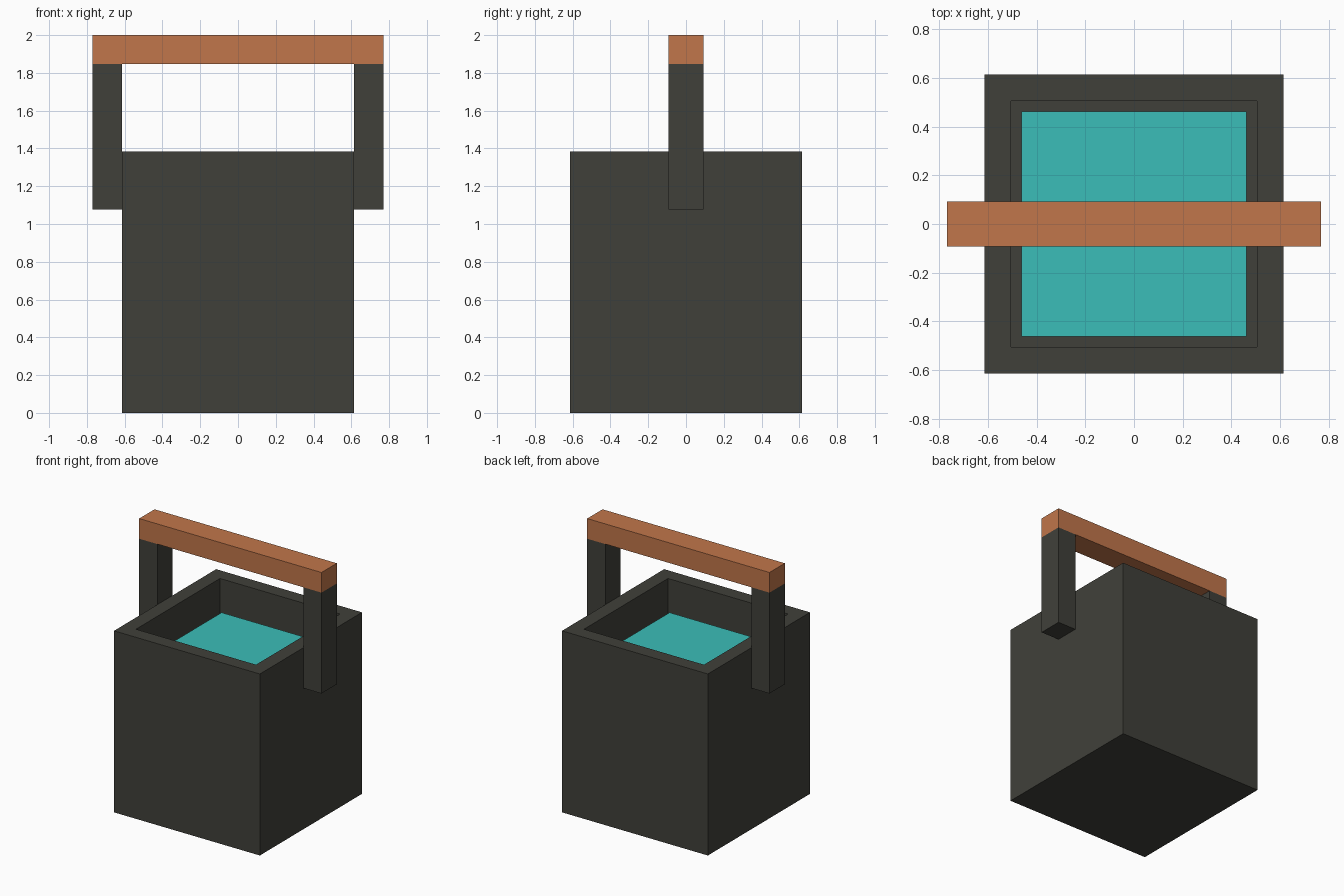
import bpy
import bmesh

cube = bpy.data.objects.get("Cube")
if cube:
    bpy.data.objects.remove(cube, do_unlink=True)

U = 2 / 13  # wall thickness, the module for every size


def material(name, rgb):
    mat = bpy.data.materials.new(name)
    color = (*rgb, 1)
    mat.use_nodes = True
    mat.diffuse_color = color
    mat.node_tree.nodes["Principled BSDF"].inputs["Base Color"].default_value = color
    return mat


def finish(bm, name, mat):
    mesh = bpy.data.meshes.new(name)
    bm.to_mesh(mesh)
    bm.free()
    mesh.materials.append(mat)
    obj = bpy.data.objects.new(name, mesh)
    bpy.context.collection.objects.link(obj)
    return obj


def box(size, center):
    bm = bmesh.new()
    bmesh.ops.create_cube(bm, size=1)
    bmesh.ops.scale(bm, vec=size, verts=bm.verts)
    bmesh.ops.translate(bm, vec=center, verts=bm.verts)
    return bm


charcoal = material("charcoal", (0.051, 0.051, 0.042))
copper = material("copper", (0.533, 0.181, 0.069))
teal = material("teal water", (0.044, 0.509, 0.479))

# Bucket: box with an inset top pushed down to leave a hollow
bm = box((8 * U, 8 * U, 9 * U), (0, 0, 4.5 * U))
bm.normal_update()
top = max(bm.faces, key=lambda f: f.calc_center_median().z)
bmesh.ops.inset_region(bm, faces=[top], thickness=U)
floor = bmesh.ops.extrude_discrete_faces(bm, faces=[top])["faces"][0]
bmesh.ops.translate(bm, vec=(0, 0, -8 * U), verts=floor.verts)
bmesh.ops.recalc_face_normals(bm, faces=bm.faces)
finish(bm, "bucket", charcoal)

# Water surface filling the hollow
bm = bmesh.new()
bmesh.ops.create_grid(bm, x_segments=1, y_segments=1, size=3 * U)
water = finish(bm, "water", teal)
water.location.z = 7.5 * U

# Upright posts on both sides
for side, name in ((1, "left_post"), (-1, "right_post")):
    finish(box((U, 1.2 * U, 5 * U), (side * 4.5 * U, 0, 9.5 * U)), name, charcoal)

# Handle bar across the posts
finish(box((10 * U, 1.2 * U, U), (0, 0, 12.5 * U)), "handle", copper)
